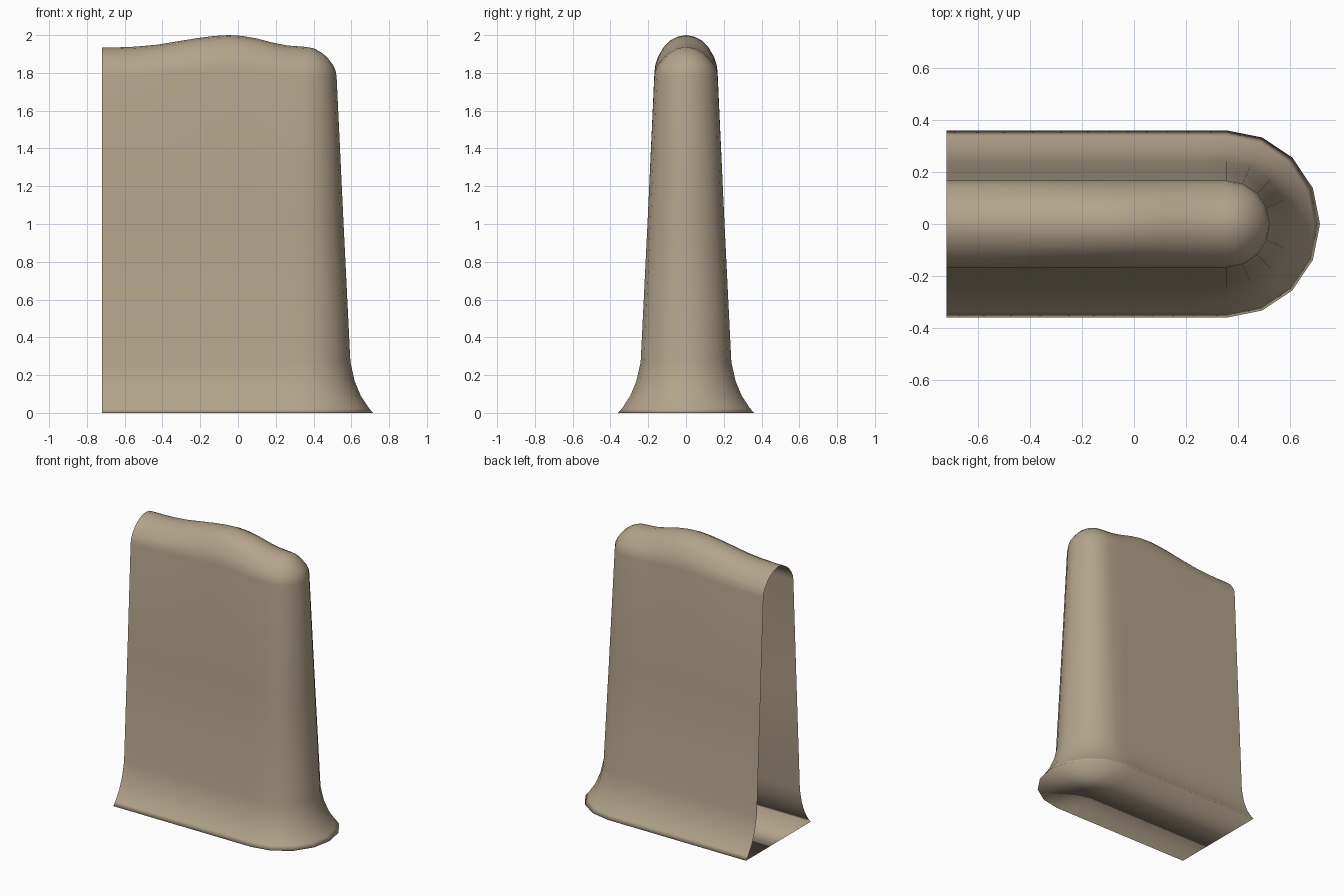
import bpy, bmesh, math

if "Cube" in bpy.data.objects:
    bpy.data.objects.remove(bpy.data.objects["Cube"])

# Half-width and height of the wall section, from the flared foot to the rounded crest
PROFILE = [(.36, 0), (.338, .025), (.295, .09), (.262, .17), (.24, .27), (.203, 1.02),
           (.167, 1.78), (.162, 1.81), (.148, 1.84), (.117, 1.88), (.085, 1.906),
           (.045, 1.927), (0, 1.935)]
# Rise of the crest along the length
WAVE = [(-.72, 0), (-.64, 0), (-.54, .004), (-.43, .014), (-.32, .032), (-.21, .05),
        (-.12, .061), (-.05, .065), (.02, .061), (.1, .047), (.18, .026), (.26, .01),
        (.355, .003)]
END_X = WAVE[-1][0]
ARC = 8

# Stations around the plan: back side, rounded end, front side
stations = [(x, math.pi / 2, w) for x, w in WAVE]
stations += [(END_X, math.pi / 2 - math.pi * i / ARC, .003) for i in range(1, ARC)]
stations += [(x, -math.pi / 2, w) for x, w in reversed(WAVE)]

bm = bmesh.new()
rings = []
for cx, a, wave in stations:
    ring = []
    for h, z in PROFILE:
        lift = wave * max(0, min(1, (z - 1.7) / .2))
        ring.append(bm.verts.new((cx + h * math.cos(a), h * math.sin(a), z + lift)))
    rings.append(ring)

# Wall skin, left open at the straight end
for r0, r1 in zip(rings, rings[1:]):
    for j in range(len(PROFILE) - 1):
        bm.faces.new((r0[j], r0[j + 1], r1[j + 1], r1[j]))

# Flat underside, bridged side to side
n = len(rings)
for i in range(n // 2):
    k = n - 1 - i
    loop = [rings[i][0], rings[i + 1][0], rings[k - 1][0], rings[k][0]]
    bm.faces.new(list(dict.fromkeys(loop)))

# Close the crest seam and tidy the normals
bmesh.ops.remove_doubles(bm, verts=bm.verts, dist=.0005)
bmesh.ops.recalc_face_normals(bm, faces=bm.faces)
bm.faces.ensure_lookup_table()
if max(bm.faces, key=lambda f: f.calc_center_median().z).normal.z < 0:
    bmesh.ops.reverse_faces(bm, faces=bm.faces)
for f in bm.faces:
    f.smooth = True

mesh = bpy.data.meshes.new("wall_end")
bm.to_mesh(mesh)
bm.free()
wall = bpy.data.objects.new("wall_end", mesh)
bpy.context.collection.objects.link(wall)

# Sandy clay colour
clay = bpy.data.materials.new("clay")
clay.diffuse_color = (.45, .37, .26, 1)
clay.use_nodes = True
clay.node_tree.nodes["Principled BSDF"].inputs["Base Color"].default_value = clay.diffuse_color
mesh.materials.append(clay)
